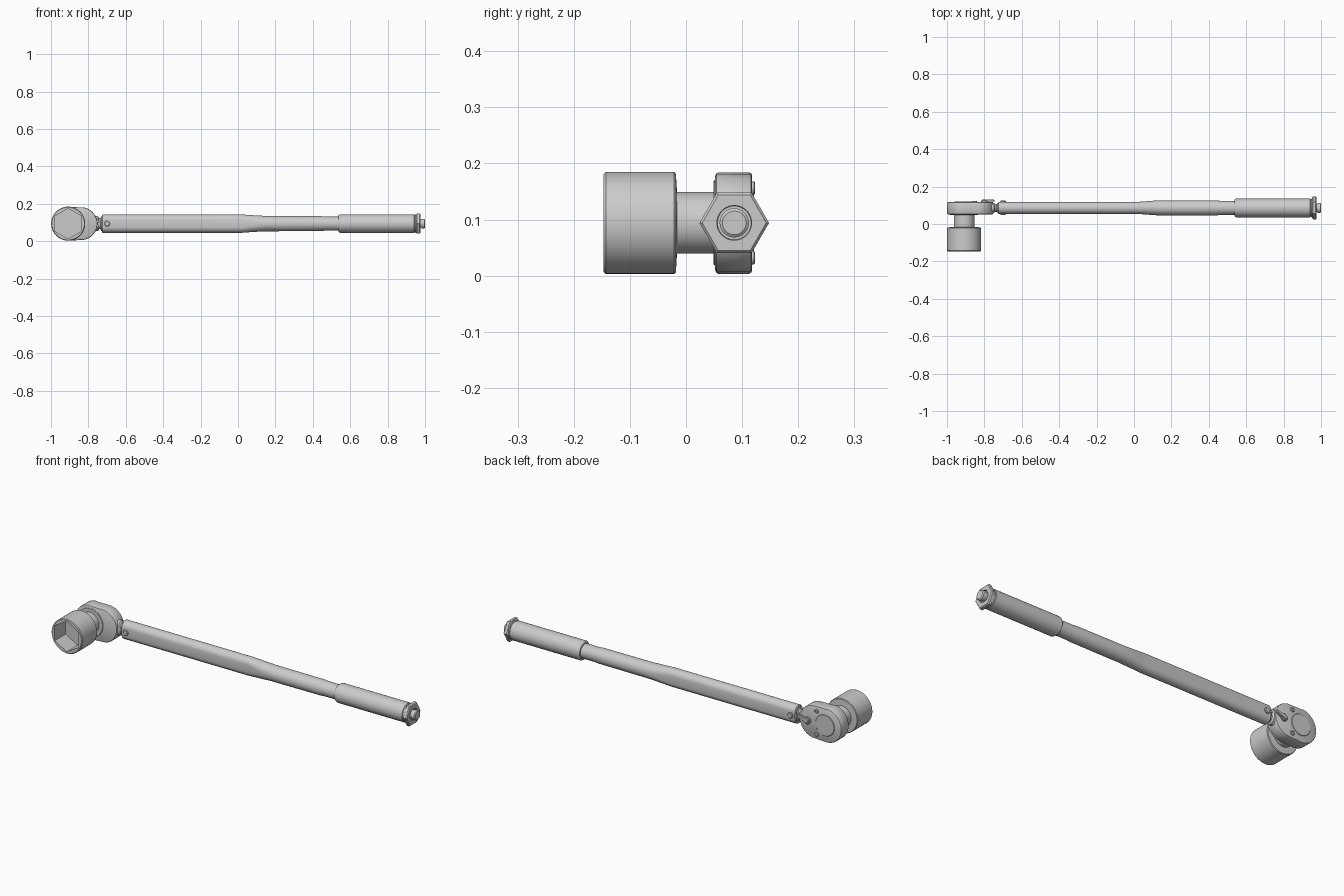
import bpy, bmesh
from math import sin, cos, pi, radians

if "Cube" in bpy.data.objects:
    bpy.data.objects.remove(bpy.data.objects["Cube"])

N = 48
AY, AZ = 0.086, 0.094      # handle axis
HX = -0.908                # drive axis


def angles():
    return [2 * pi * i / N for i in range(N)]


def oval(r, extra=0.0):
    """Circle of radius r, stretched by straight sides along the second axis."""
    pts = []
    for t in angles():
        s = sin(t)
        e = extra if s > 1e-6 else -extra if s < -1e-6 else 0
        pts.append((r * cos(t), r * s + e))
    return pts


def hexagon(r, turn=0.0):
    """Hexagon with circumradius r, sampled with N points to match circles."""
    pts = []
    for t in angles():
        d = r * cos(pi / 6) / cos((t - turn) % (pi / 3) - pi / 6)
        pts.append((d * cos(t), d * sin(t)))
    return pts


def pear(inset=0.0):
    """Head outline: large round nose, slightly smaller round rear."""
    pts = []
    for t in angles():
        c = cos(t)
        r = (0.091 if c <= 0 else 0.088) - inset
        pts.append((r * c + (0.068 if c > 1e-6 else 0), r * sin(t)))
    return pts


def loft(name, sections, place, angle=30):
    """Skin (position, outline) sections and cap both ends."""
    bm = bmesh.new()
    rings = [[bm.verts.new(place(p, a, b)) for a, b in s] for p, s in sections]
    for r0, r1 in zip(rings, rings[1:]):
        for i in range(N):
            j = (i + 1) % N
            bm.faces.new((r0[i], r0[j], r1[j], r1[i]))
    bm.faces.new(rings[0][::-1])
    bm.faces.new(rings[-1])
    bmesh.ops.remove_doubles(bm, verts=bm.verts, dist=1e-6)
    bmesh.ops.recalc_face_normals(bm, faces=bm.faces)
    me = bpy.data.meshes.new(name)
    bm.to_mesh(me)
    bm.free()
    ob = bpy.data.objects.new(name, me)
    bpy.context.collection.objects.link(ob)
    bpy.ops.object.select_all(action='DESELECT')
    ob.select_set(True)
    bpy.context.view_layer.objects.active = ob
    bpy.ops.object.shade_smooth_by_angle(angle=radians(angle))
    return ob


def along_x(p, a, b):
    return (p, AY + a, AZ + b)


def along_y(x, z=AZ):
    return lambda p, a, b: (x + a, p, z + b)


def disc(name, x, z, y0, y1, r, bevel=0.002):
    """Short cylinder along y; y1 is the exposed, bevelled end."""
    s = bevel if y1 > y0 else -bevel
    return loft(name, [(y0, oval(r)), (y1 - s, oval(r)), (y1, oval(r - bevel))], along_y(x, z))


# Socket with hexagonal opening, and its narrow drive neck
loft("socket", [
    (0.056, oval(0.055)), (-0.016, oval(0.055)), (-0.018, oval(0.088)),
    (-0.021, oval(0.091)), (-0.143, oval(0.091)), (-0.147, oval(0.087)),
    (-0.147, hexagon(0.081, pi / 6)), (-0.055, hexagon(0.081, pi / 6)),
], along_y(HX))

# Ratchet head, front plate and back cover
loft("ratchet_head", [
    (0.052, pear(0.006)), (0.054, pear(0.002)), (0.058, pear()),
    (0.112, pear()), (0.116, pear(0.002)), (0.118, pear(0.006)),
], along_y(HX))
disc("front_plate", HX, AZ, 0.054, 0.049, 0.076)
disc("back_cover", HX + 0.005, AZ, 0.116, 0.121, 0.056)

# Cover screws with sunken drive recess
for side in (-1, 1):
    loft("cover_screw", [
        (0.116, oval(0.012)), (0.121, oval(0.012)), (0.123, oval(0.010)),
        (0.123, hexagon(0.006)), (0.119, hexagon(0.006)),
    ], along_y(-0.852, AZ + side * 0.062))

# Direction lever on the back of the head
disc("lever_pivot", -0.80, AZ, 0.114, 0.126, 0.019)
lever = []
for y, inset in ((0.120, 0), (0.129, 0), (0.132, 0.003)):
    pts = []
    for t in angles():
        right = cos(t) > 1e-6
        r = (0.008 if right else 0.013) - inset
        pts.append((r * cos(t) + (0.045 if right else 0), r * sin(t) + (0.014 if right else 0)))
    lever.append((y, pts))
loft("direction_lever", lever, along_y(-0.80))

# Tongue joining the head to the tube
loft("head_tongue", [
    (-0.79, oval(0.027, 0.018)), (-0.748, oval(0.025, 0.014)), (-0.742, oval(0.021, 0.009)),
    (-0.735, oval(0.021, 0.009)), (-0.731, oval(0.025, 0.014)), (-0.70, oval(0.025, 0.014)),
], along_x)

# Flattened tube blending into the round shaft
loft("tube", [
    (-0.728, oval(0.028, 0.017)), (-0.724, oval(0.032, 0.017)), (0.02, oval(0.032, 0.017)),
    (0.06, oval(0.035, 0.011)), (0.11, oval(0.039, 0.004)), (0.15, oval(0.040, 0.001)),
    (0.44, oval(0.040)), (0.46, oval(0.038)), (0.56, oval(0.038)),
], along_x)

# Pivot pin through the tube
disc("pivot_pin_front", -0.70, AZ, 0.07, 0.048, 0.015, 0.003)
disc("pivot_pin_back", -0.70, AZ, 0.10, 0.126, 0.015, 0.003)

# Grip sleeve with a groove before the end nut
loft("grip_sleeve", [
    (0.536, oval(0.039)), (0.537, oval(0.044)), (0.546, oval(0.050)), (0.941, oval(0.050)),
    (0.943, oval(0.047)), (0.947, oval(0.047)), (0.949, oval(0.050)), (0.96, oval(0.050)),
], along_x)

# Hexagonal end nut with recessed lock knob
loft("end_nut", [
    (0.953, hexagon(0.055)), (0.957, hexagon(0.062)), (0.971, hexagon(0.062)),
    (0.976, hexagon(0.057)), (0.976, oval(0.031)), (0.966, oval(0.030)),
    (0.966, oval(0.022)), (0.980, oval(0.022)), (0.981, oval(0.026)),
    (0.996, oval(0.026)), (1.0, oval(0.021)),
], along_x, 25)
